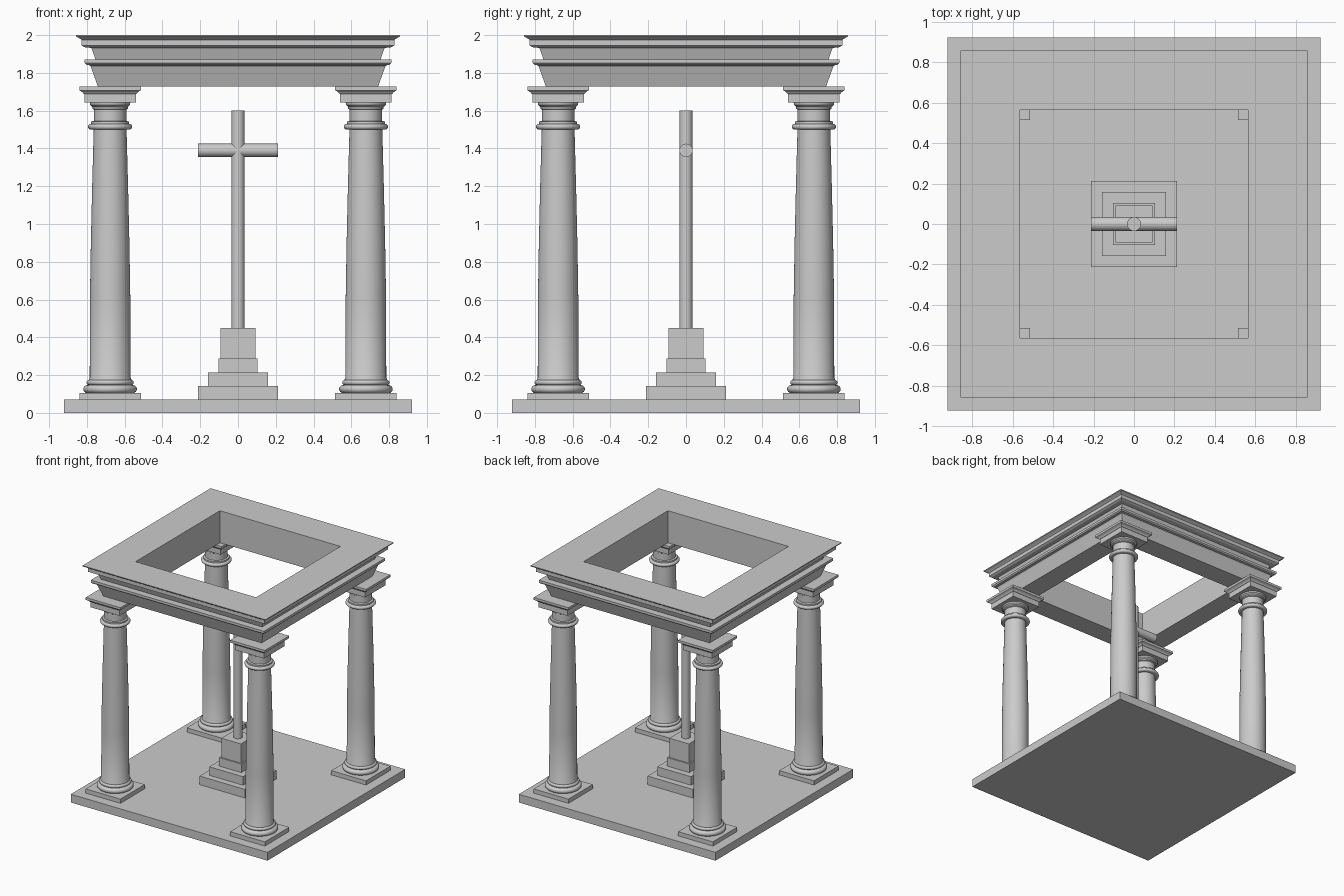
import bpy, bmesh, math

if "Cube" in bpy.data.objects:
    bpy.data.objects.remove(bpy.data.objects["Cube"])


def finish(name, bm, smooth=False):
    bmesh.ops.recalc_face_normals(bm, faces=bm.faces)
    me = bpy.data.meshes.new(name)
    bm.to_mesh(me)
    bm.free()
    ob = bpy.data.objects.new(name, me)
    bpy.context.collection.objects.link(ob)
    if smooth:
        bpy.context.view_layer.objects.active = ob
        ob.select_set(True)
        bpy.ops.object.shade_smooth_by_angle(angle=math.radians(35))
        ob.select_set(False)
    return ob


def sweep(name, profile, sides, centre=(0, 0), closed=False, smooth=False):
    """Sweep a (radius, z) profile round a vertical axis; 4 sides gives square mouldings."""
    bm = bmesh.new()
    square = sides == 4
    k = math.sqrt(2) if square else 1
    off = math.pi / 4 if square else 0
    rings = []
    for r, z in profile:
        rings.append([bm.verts.new((centre[0] + r * k * math.cos(off + math.tau * i / sides),
                                    centre[1] + r * k * math.sin(off + math.tau * i / sides), z))
                      for i in range(sides)])
    pairs = list(zip(rings, rings[1:]))
    if closed:
        pairs.append((rings[-1], rings[0]))
    else:
        bm.faces.new(rings[0])
        bm.faces.new(rings[-1])
    for a, b in pairs:
        for i in range(sides):
            j = (i + 1) % sides
            bm.faces.new((a[i], a[j], b[j], b[i]))
    return finish(name, bm, smooth)


def torus(r, z0, z1, n=8):
    """Half-round moulding bulging out to radius r between z0 and z1."""
    h = (z1 - z0) / 2
    return [(r - h + h * math.cos(t), (z0 + z1) / 2 + h * math.sin(t))
            for t in (-math.pi / 2 + math.pi * i / n for i in range(n + 1))]


# Floor slab
sweep("floor_slab", [(0.922, 0), (0.922, 0.07)], 4)

# Stepped pedestal
sweep("pedestal_steps", [(0.212, 0.07), (0.212, 0.143), (0.158, 0.143), (0.158, 0.215),
                         (0.104, 0.215), (0.104, 0.287), (0.092, 0.287), (0.092, 0.45)], 4)

# Cross of two round bars
sweep("cross_post", [(0.035, 0.45), (0.035, 1.6)], 32, smooth=True)
bar = sweep("cross_bar", [(0.035, -0.212), (0.035, 0.212)], 32, smooth=True)
bar.rotation_euler = (0, math.pi / 2, 0)
bar.location = (0, 0, 1.39)

# Four columns
shaft = ([(0.11, 0.105)] + torus(0.142, 0.105, 0.147) + torus(0.125, 0.147, 0.174)
         + [(0.112, 0.174), (0.112, 0.18), (0.108, 0.188), (0.107, 0.6), (0.102, 0.9),
            (0.095, 1.2), (0.087, 1.5)]
         + torus(0.117, 1.5, 1.53) + [(0.1, 1.53), (0.1, 1.542), (0.086, 1.546), (0.086, 1.605),
            (0.094, 1.61), (0.094, 1.62), (0.105, 1.63), (0.107, 1.642)])
abacus = [(0.136, 1.642), (0.136, 1.688), (0.141, 1.69), (0.147, 1.698), (0.156, 1.704),
          (0.163, 1.708), (0.163, 1.728)]
for sx, fx in ((-1, "left"), (1, "right")):
    for sy, fy in ((-1, "front"), (1, "back")):
        c = (0.677 * sx, 0.677 * sy)
        tag = f"{fy}_{fx}"
        sweep("column_plinth_" + tag, [(0.163, 0.07), (0.163, 0.106)], 4, c)
        sweep("column_shaft_" + tag, shaft, 48, c, smooth=True)
        sweep("column_capital_" + tag, abacus, 4, c)

# Moulded entablature frame, open in the middle
sweep("entablature", [(0.565, 1.728), (0.742, 1.728), (0.779, 1.832), (0.785, 1.84), (0.803, 1.843),
                      (0.812, 1.852), (0.812, 1.872), (0.755, 1.872), (0.776, 1.932),
                      (0.812, 1.936), (0.828, 1.945), (0.828, 1.975), (0.838, 1.982),
                      (0.856, 1.992), (0.858, 2.0), (0.565, 2.0)], 4, closed=True)
